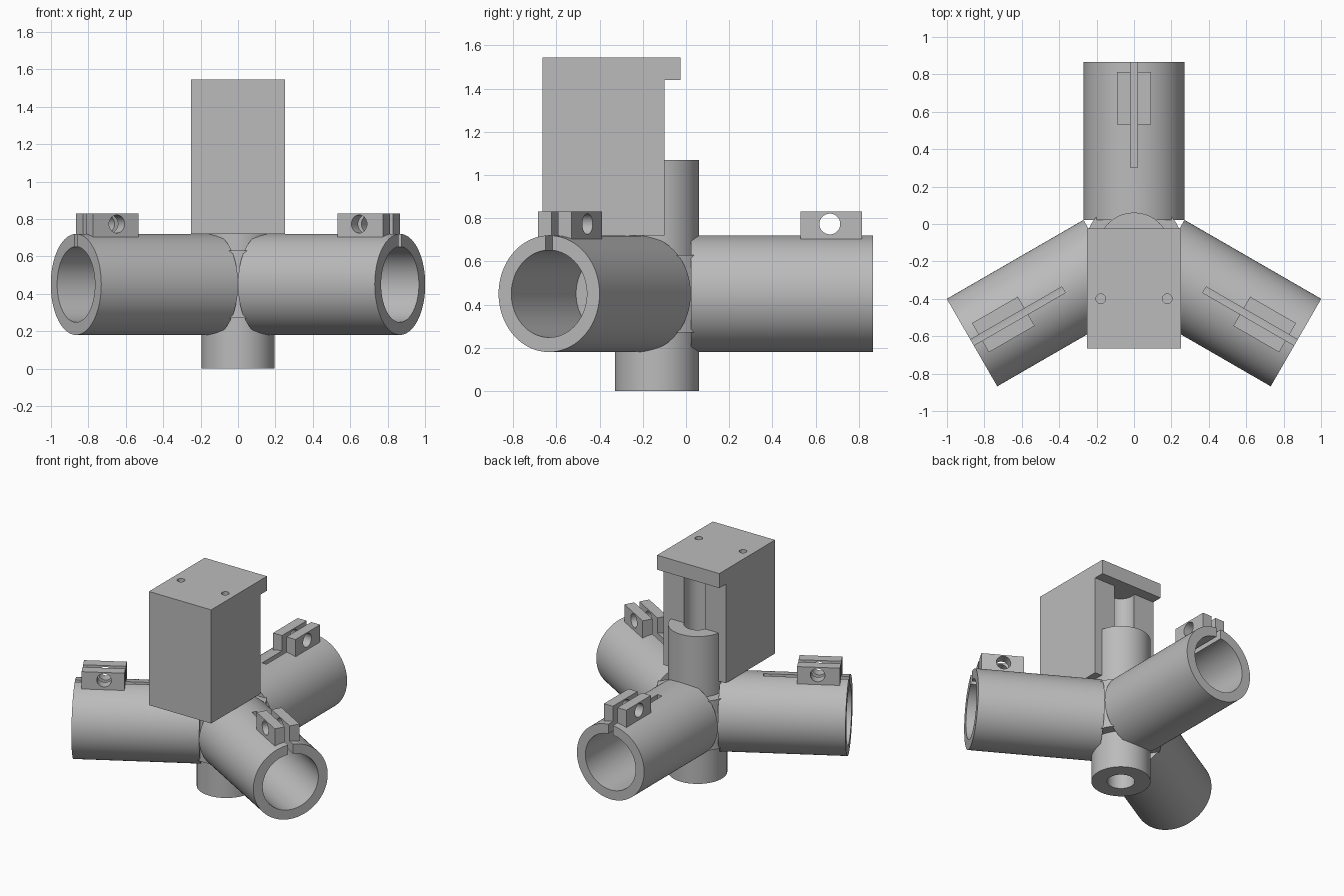
import bpy
import math
from mathutils import Vector

cube = bpy.data.objects.get("Cube")
if cube:
    bpy.data.objects.remove(cube, do_unlink=True)

AXIS_Y = -0.134      # vertical axis shared by the column and the arms
ARM_Z = 0.45         # height of the arm centrelines
SIDES = 96

grey = bpy.data.materials.new("plain_grey")
grey.use_nodes = True
colour = (0.5, 0.5, 0.5, 1)
grey.diffuse_color = colour
grey.node_tree.nodes["Principled BSDF"].inputs["Base Color"].default_value = colour


def box(name, low, high):
    low, high = Vector(low), Vector(high)
    bpy.ops.mesh.primitive_cube_add(size=1, location=(low + high) / 2)
    obj = bpy.context.object
    obj.name = name
    obj.scale = high - low
    bpy.ops.object.transform_apply(location=True, rotation=True, scale=True)
    return obj


def cylinder(name, radius, start, end, sides=SIDES):
    start, end = Vector(start), Vector(end)
    span = end - start
    bpy.ops.mesh.primitive_cylinder_add(
        vertices=sides, radius=radius, depth=span.length, location=(start + end) / 2,
        rotation=span.to_track_quat('Z', 'Y').to_euler())
    obj = bpy.context.object
    obj.name = name
    bpy.ops.object.transform_apply(location=True, rotation=True, scale=True)
    return obj


def combine(obj, operation, tools):
    for tool in tools:
        bpy.context.view_layer.objects.active = obj
        mod = obj.modifiers.new("shape", 'BOOLEAN')
        mod.operation = operation
        mod.solver = 'EXACT'
        mod.object = tool
        bpy.ops.object.modifier_apply(modifier=mod.name)
        bpy.data.objects.remove(tool, do_unlink=True)


def finish(obj):
    obj.data.materials.clear()
    obj.data.materials.append(grey)
    bpy.ops.object.select_all(action='DESELECT')
    obj.select_set(True)
    bpy.context.view_layer.objects.active = obj
    bpy.ops.object.shade_smooth_by_angle(angle=math.radians(30))


def upright(name, radius, bottom, top, x=0, y=AXIS_Y, sides=SIDES):
    return cylinder(name, radius, (x, y, bottom), (x, y, top), sides)


def shaft_bore():
    return upright("bore_cutter", 0.091, -0.1, 1.44)


# Central column with a wider hub between the arms, bored along its axis
column = upright("column", 0.195, 0, 1.07)
combine(column, 'UNION', [upright("hub", 0.265, 0.27, 0.63)])
combine(column, 'DIFFERENCE', [shaft_bore()])
finish(column)

# Housing block with a top lip, a shaft channel and two screw holes
housing = box("housing", (-0.25, -0.665, 0.72), (0.25, -0.025, 1.545))
back_cut = box("back_cutter", (-0.4, -0.1, 0.6), (0.4, 0.1, 1.44))
screw_holes = [upright("screw_cutter", 0.026, 1.05, 1.7, x, -0.4, 32)
               for x in (-0.178, 0.178)]
combine(housing, 'DIFFERENCE', [back_cut, shaft_bore()] + screw_holes)
finish(housing)


# Clamp arm, modelled along +y from the column axis
def along(t, z=ARM_Z):
    return (0, t, z)


arm = cylinder("back_arm", 0.27, along(0.156), along(1.0))
combine(arm, 'UNION', [box("clamp_ears", (-0.09, 0.665, 0.69), (0.09, 0.948, 0.83))])
combine(arm, 'DIFFERENCE', [
    cylinder("socket_cutter", 0.202, along(0.4), along(1.1)),
    box("slot_cutter", (-0.018, 0.435, 0.55), (0.018, 1.1, 0.9)),
    cylinder("bolt_cutter", 0.048, (-0.2, 0.8, 0.773), (0.2, 0.8, 0.773), 48),
])
finish(arm)
arm.location.y = AXIS_Y

# The other two arms repeat it at equal angles
for name, angle in (("right_arm", 120), ("left_arm", -120)):
    copy = arm.copy()
    copy.name = name
    copy.rotation_euler.z = math.radians(angle)
    bpy.context.collection.objects.link(copy)
